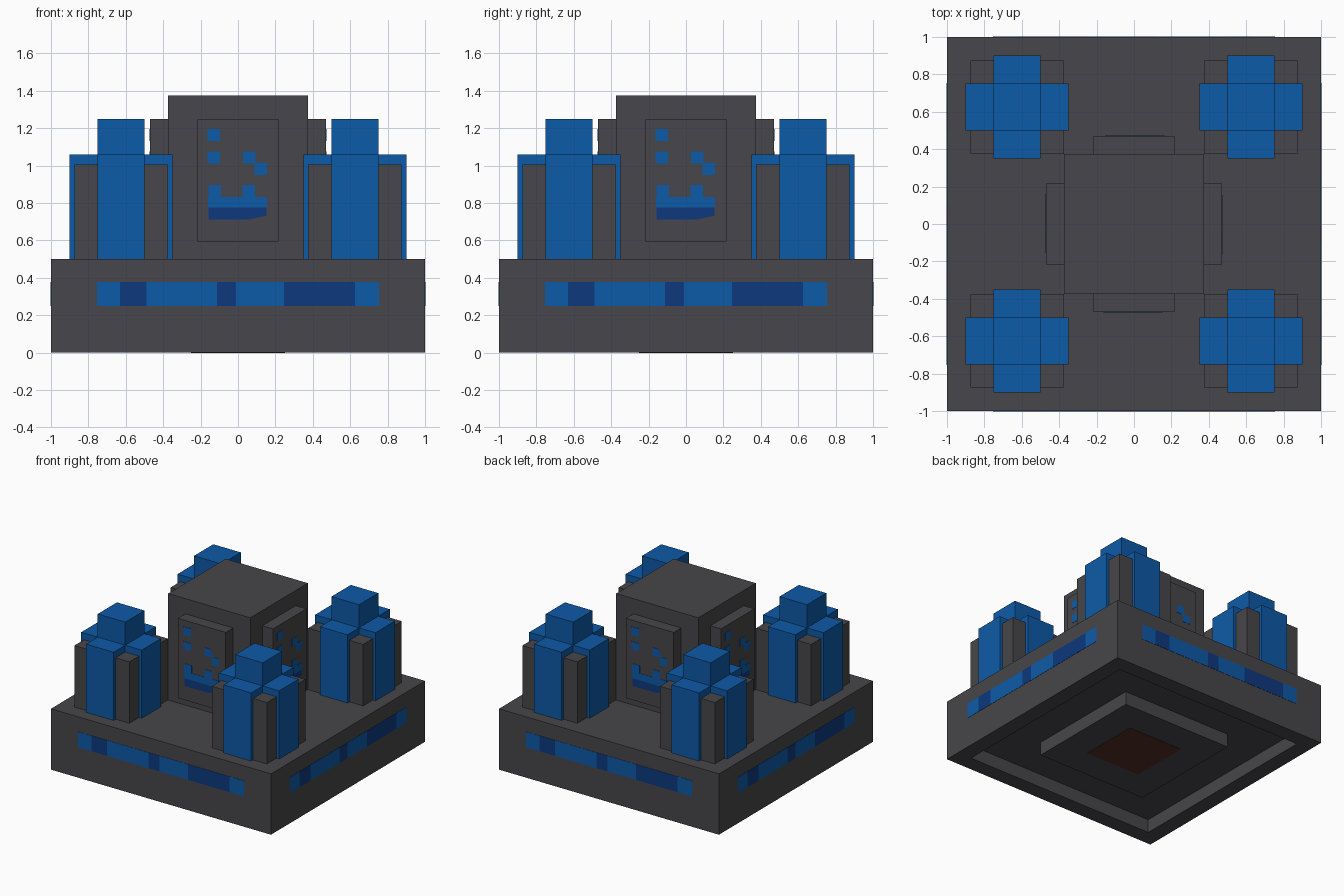
import bpy, bmesh, math
from mathutils import Matrix, Vector

cube = bpy.data.objects.get("Cube")
if cube:
    bpy.data.objects.remove(cube, do_unlink=True)


def material(name, rgb):
    m = bpy.data.materials.new(name)
    m.use_nodes = True
    m.diffuse_color = (*rgb, 1)
    m.node_tree.nodes["Principled BSDF"].inputs["Base Color"].default_value = (*rgb, 1)
    return m


GREY = material("dark grey", (0.063, 0.062, 0.069))
BLUE = material("bright blue", (0.004, 0.103, 0.386))
NAVY = material("deep blue", (0.004, 0.04, 0.21))
RUST = material("dark rust", (0.087, 0.028, 0.018))


def finish(name, bm, mat, matrix=None):
    if matrix:
        bm.transform(matrix)
    bmesh.ops.recalc_face_normals(bm, faces=bm.faces)
    mesh = bpy.data.meshes.new(name)
    bm.to_mesh(mesh)
    bm.free()
    mesh.materials.append(mat)
    obj = bpy.data.objects.new(name, mesh)
    bpy.context.collection.objects.link(obj)
    return obj


def prism(name, outline, direction, mat, matrix=None):
    """Extrude a flat outline of 3D points along a direction."""
    bm = bmesh.new()
    face = bm.faces.new([bm.verts.new(p) for p in outline])
    ext = bmesh.ops.extrude_face_region(bm, geom=[face], use_keep_orig=True)
    moved = [v for v in ext["geom"] if isinstance(v, bmesh.types.BMVert)]
    bmesh.ops.translate(bm, verts=moved, vec=Vector(direction))
    return finish(name, bm, mat, matrix)


def box(name, x0, x1, y0, y1, z0, z1, mat, matrix=None):
    outline = [(x0, y0, z0), (x1, y0, z0), (x1, y1, z0), (x0, y1, z0)]
    return prism(name, outline, (0, 0, z1 - z0), mat, matrix)


def square_loft(name, profile, mat):
    """Join square rings given as (half width, height), capping both ends."""
    bm = bmesh.new()
    rings = [[bm.verts.new((sx * h, sy * h, z))
              for sx, sy in ((-1, -1), (1, -1), (1, 1), (-1, 1))] for h, z in profile]
    for a, b in zip(rings, rings[1:]):
        for i in range(4):
            j = (i + 1) % 4
            bm.faces.new((a[i], a[j], b[j], b[i]))
    bm.faces.new(rings[0])
    bm.faces.new(rings[-1])
    return finish(name, bm, mat)


def plate(name, points, y, mat, matrix):
    """Thin painted plate lying on a front-facing surface at depth y."""
    return prism(name, [(x, y, z) for x, z in points], (0, -0.002, 0), mat, matrix)


def rect(x0, x1, z0, z1):
    return [(x0, z0), (x1, z0), (x1, z1), (x0, z1)]


# Base with a hollow underside and a central foot
square_loft("base", [(1, 0.5), (1, 0), (0.87, 0), (0.87, 0.11), (0.5, 0.11), (0.5, 0)], GREY)
box("underside_patch", -0.25, 0.25, -0.25, 0.25, -0.002, 0, RUST)

# Central block
box("central_block", -0.373, 0.373, -0.373, 0.373, 0.5, 1.375, GREY)

STRIPE = [-0.755, -0.63, -0.49, -0.112, -0.012, 0.245, 0.625, 0.755]
DOTS = [(-0.13, 1.163), (-0.13, 1.043), (0.06, 1.043), (0.122, 0.983),
        (-0.125, 0.863), (0.058, 0.863)]

for n, side in enumerate(("front", "right", "back", "left")):
    turn = Matrix.Rotation(n * math.pi / 2, 4, "Z")

    # Side panel with its painted marks
    box(side + "_panel", -0.217, 0.217, -0.47, -0.37, 0.595, 1.25, GREY, turn)
    for i, (x, z) in enumerate(DOTS):
        plate(f"{side}_mark_{i}", rect(x - 0.034, x + 0.034, z - 0.033, z + 0.033),
              -0.47, BLUE, turn)
    plate(side + "_upper_bar", rect(-0.16, 0.155, 0.775, 0.832), -0.47, BLUE, turn)
    plate(side + "_lower_bar", [(-0.157, 0.712), (0.06, 0.712), (0.153, 0.732),
                                (0.153, 0.775), (-0.157, 0.775)], -0.47, NAVY, turn)

    # Stripe of alternating blues on the base
    for i, (x0, x1) in enumerate(zip(STRIPE, STRIPE[1:])):
        plate(f"{side}_stripe_{i}", rect(x0, x1, 0.25, 0.378), -1,
              NAVY if i % 2 else BLUE, turn)

    # Corner turret: grey posts, blue cross and raised core
    spot = turn @ Matrix.Translation((0.625, -0.625, 0))
    box(side + "_turret_posts", -0.25, 0.25, -0.25, 0.25, 0.5, 1.005, GREY, spot)
    w, r = 0.125, 0.275
    quarter = [Vector((r, -w, 0.5)), Vector((r, w, 0.5)), Vector((w, w, 0.5))]
    cross = [Matrix.Rotation(k * math.pi / 2, 3, "Z") @ p for k in range(4) for p in quarter]
    prism(side + "_turret_cross", cross, (0, 0, 0.56), BLUE, spot)
    box(side + "_turret_core", -w, w, -w, w, 1.06, 1.25, BLUE, spot)
